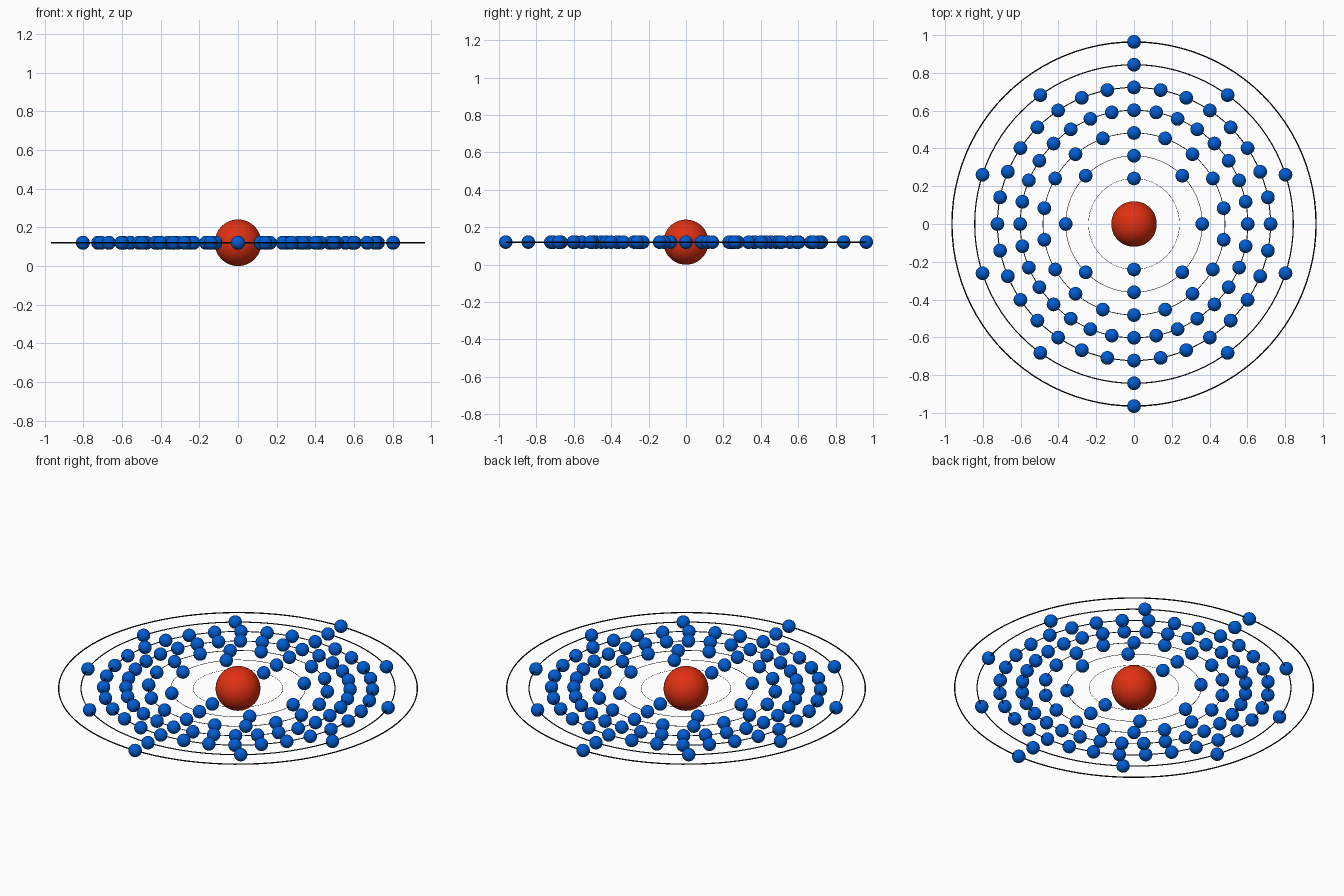
import bpy
from math import sin, cos, tau

if "Cube" in bpy.data.objects:
    bpy.data.objects.remove(bpy.data.objects["Cube"])

U = 1 / 8.3                # shell spacing, also the nucleus radius
SHELLS = [2, 8, 18, 32, 32, 10, 2]


def material(name, rgb):
    m = bpy.data.materials.new(name)
    m.diffuse_color = (*rgb, 1)
    m.use_nodes = True
    m.node_tree.nodes["Principled BSDF"].inputs["Base Color"].default_value = m.diffuse_color
    return m


red = material("red", (0.75, 0.03, 0.006))
blue = material("blue", (0.0, 0.11, 0.65))
black = material("black", (0.003, 0.003, 0.003))


def ball(name, radius, loc, mat, segments, rings):
    bpy.ops.mesh.primitive_uv_sphere_add(segments=segments, ring_count=rings,
                                         radius=radius, location=loc)
    ob = bpy.context.object
    ob.name = name
    ob.data.materials.append(mat)
    bpy.ops.object.shade_smooth()
    return ob


# Nucleus
ball("nucleus", U, (0, 0, U), red, 48, 24)

# Electron shells: a thin orbit ring, thicker further out, with evenly spaced electrons
electron_mesh = None
for i, count in enumerate(SHELLS):
    r = (i + 2) * U
    bpy.ops.mesh.primitive_torus_add(location=(0, 0, U), major_radius=r,
                                     minor_radius=0.0036 * r,
                                     major_segments=96, minor_segments=8)
    ring = bpy.context.object
    ring.name = f"orbit_ring_{i + 1}"
    ring.data.materials.append(black)
    bpy.ops.object.shade_smooth()

    for k in range(count):
        a = tau * k / count
        loc = (r * sin(a), r * cos(a), U)
        name = f"electron_{i + 1}_{k + 1}"
        if electron_mesh is None:
            electron_mesh = ball(name, 0.3 * U, loc, blue, 32, 16).data
        else:
            ob = bpy.data.objects.new(name, electron_mesh)
            ob.location = loc
            bpy.context.collection.objects.link(ob)
